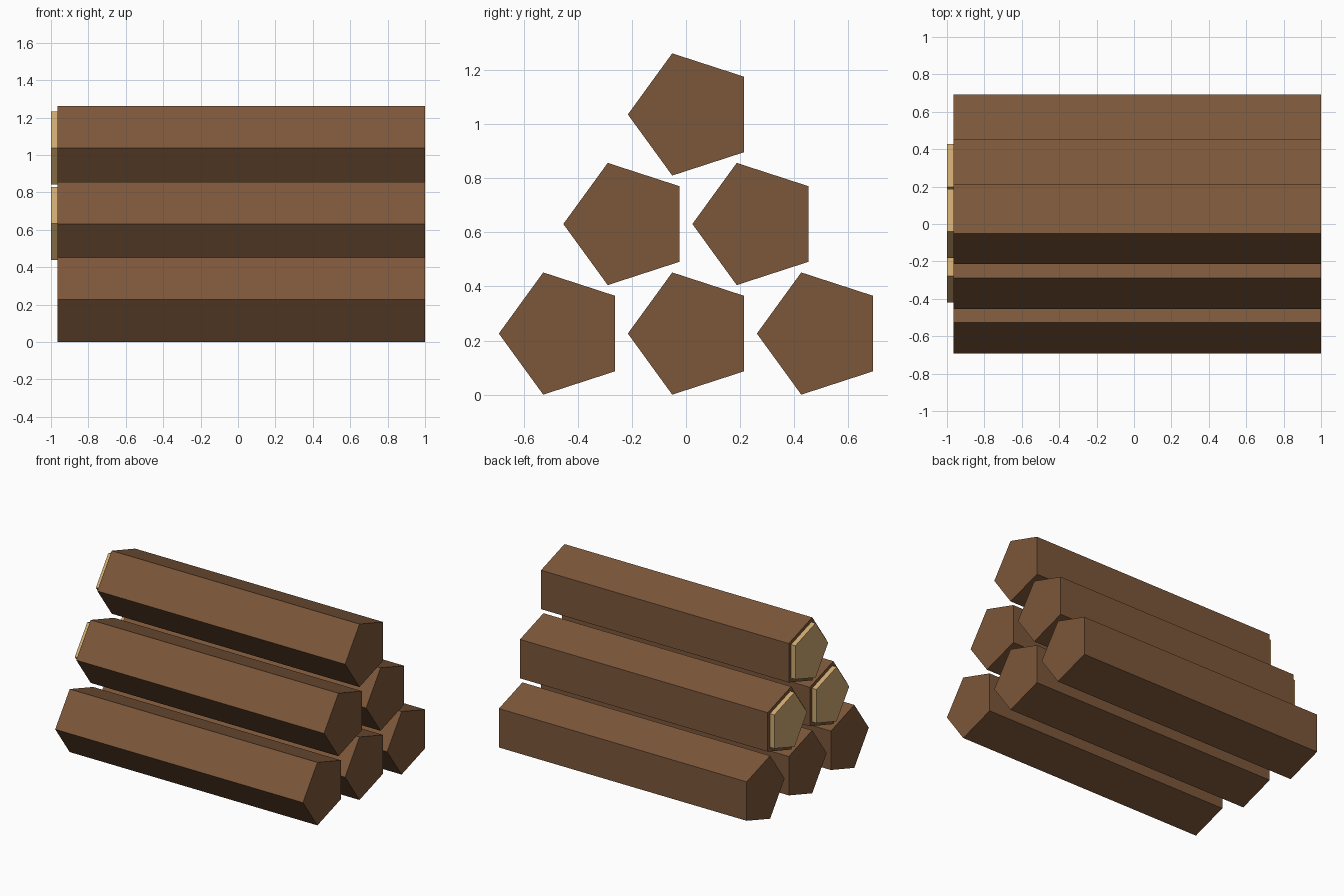
import bpy, bmesh, math

if "Cube" in bpy.data.objects:
    bpy.data.objects.remove(bpy.data.objects["Cube"])


def material(name, srgb):
    m = bpy.data.materials.new(name)
    lin = [((c / 255 + 0.055) / 1.055) ** 2.4 for c in srgb]
    m.diffuse_color = (*lin, 1)
    m.use_nodes = True
    m.node_tree.nodes["Principled BSDF"].inputs["Base Color"].default_value = m.diffuse_color
    return m


BARK = material("brown_bark", (124, 87, 58))
CUT = material("pale_cut_wood", (206, 170, 113))


def pentagon_prism(name, radius, x0, x1, y, z, mat):
    """Five-sided bar along x with one edge pointing to the front."""
    bm = bmesh.new()
    rings = []
    for x in (x0, x1):
        ring = []
        for i in range(5):
            a = math.pi + i * math.tau / 5
            ring.append(bm.verts.new((x, y + radius * math.cos(a),
                                      z + radius * math.sin(a))))
        rings.append(ring)
        bm.faces.new(ring)
    for i in range(5):
        j = (i + 1) % 5
        bm.faces.new((rings[0][i], rings[0][j], rings[1][j], rings[1][i]))
    bmesh.ops.recalc_face_normals(bm, faces=bm.faces)
    mesh = bpy.data.meshes.new(name)
    bm.to_mesh(mesh)
    bm.free()
    mesh.materials.append(mat)
    bpy.context.collection.objects.link(bpy.data.objects.new(name, mesh))


R, CAP_R = 0.2375, 0.205
STEP_Y, STEP_Z = 0.477, 0.405
MID_Y, BASE_Z = 0.0225, 0.226

# Stacked rows of three, two and one logs
for row in range(3):
    count = 3 - row
    for k in range(count):
        y = MID_Y + (k - (count - 1) / 2) * STEP_Y
        z = BASE_Z + row * STEP_Z
        pentagon_prism(f"log_{row}_{k}", R, -0.966, 1.0, y, z, BARK)
        # Pale cut ends on the upper logs
        if row > 0:
            pentagon_prism(f"cut_end_{row}_{k}", CAP_R, -1.0, -0.966,
                           y, z + 0.002, CUT)
